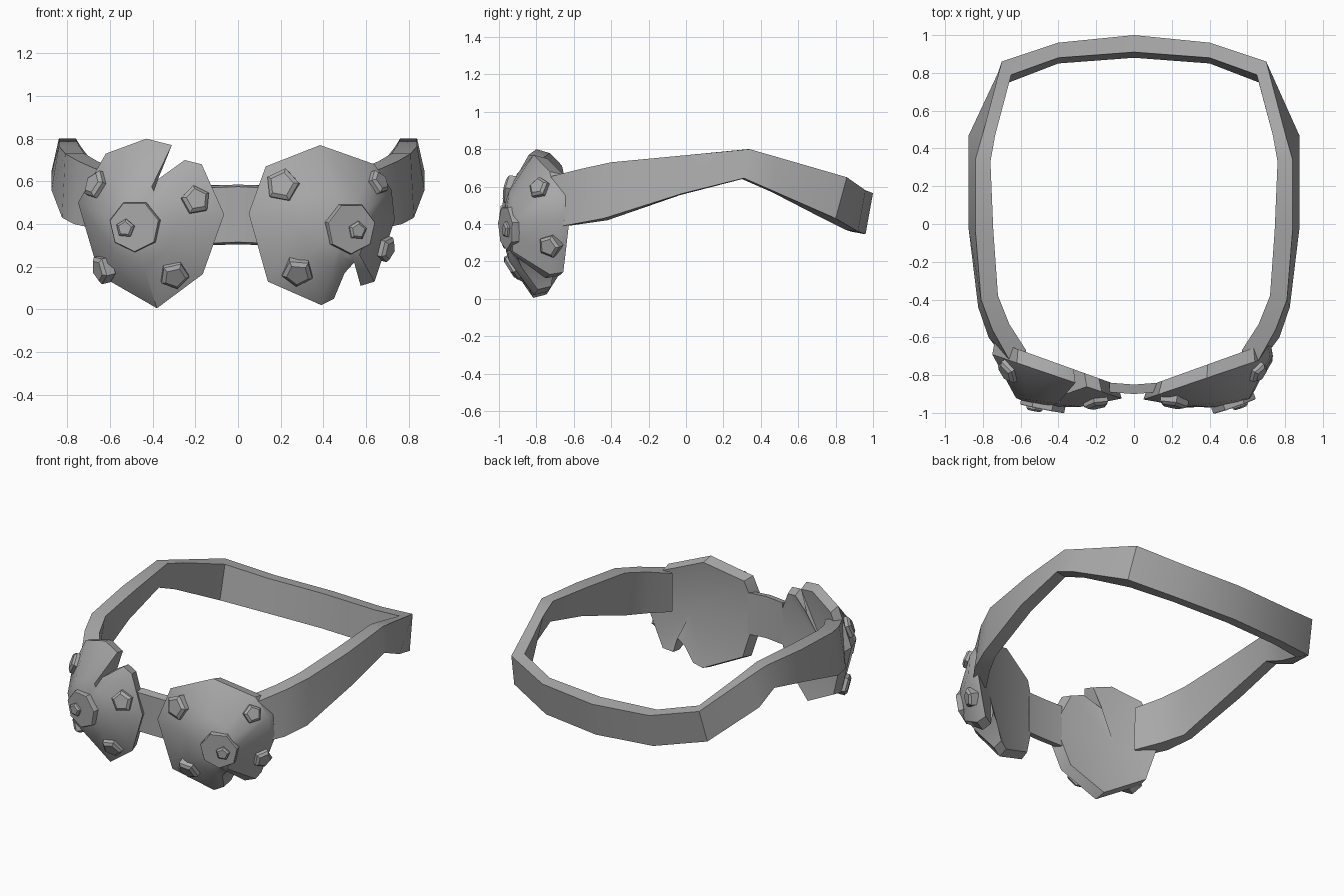
import bpy, bmesh, math
from mathutils import Vector
from mathutils.bvhtree import BVHTree

if "Cube" in bpy.data.objects:
    bpy.data.objects.remove(bpy.data.objects["Cube"])

grey = bpy.data.materials.new("plain_grey")
grey.diffuse_color = (0.4, 0.4, 0.4, 1)
grey.use_nodes = True
grey.node_tree.nodes["Principled BSDF"].inputs["Base Color"].default_value = grey.diffuse_color


def make(name, bm, angle):
    """Turn a bmesh into a finished object with soft shading below the angle."""
    bmesh.ops.recalc_face_normals(bm, faces=bm.faces[:])
    mesh = bpy.data.meshes.new(name)
    bm.to_mesh(mesh)
    bm.free()
    mesh.materials.append(grey)
    ob = bpy.data.objects.new(name, mesh)
    bpy.context.collection.objects.link(ob)
    bpy.ops.object.select_all(action='DESELECT')
    ob.select_set(True)
    bpy.context.view_layer.objects.active = ob
    bpy.ops.object.shade_smooth_by_angle(angle=math.radians(angle))
    return ob


def bridge(bm, a, b):
    n = len(a)
    for i in range(n):
        bm.faces.new((a[i], a[(i + 1) % n], b[(i + 1) % n], b[i]))


def loft(name, half, angle=25):
    """Loft four-cornered sections, mirrored across x, with capped ends."""
    full = [[(-x, y, z) for x, y, z in s] for s in reversed(half[1:])] + half
    bm = bmesh.new()
    rings = [[bm.verts.new(p) for p in s] for s in full]
    for a, b in zip(rings, rings[1:]):
        bridge(bm, a, b)
    bm.faces.new(rings[0])
    bm.faces.new(rings[-1])
    return make(name, bm, angle)


# Strap: outer top, outer bottom, inner bottom, inner top from back to front
loft("head_strap", [
    [(0, 1.0, .565), (0, .96, .345), (0, .88, .36), (0, .91, .58)],
    [(.4, .96, .58), (.4, .92, .36), (.4, .85, .37), (.4, .88, .59)],
    [(.70, .86, .65), (.72, .80, .43), (.66, .75, .42), (.65, .79, .65)],
    [(.80, .48, .76), (.875, .47, .575), (.79, .46, .57), (.735, .47, .76)],
    [(.84, .34, .80), (.875, .31, .645), (.80, .30, .64), (.76, .33, .80)],
    [(.84, -.03, .765), (.875, -.03, .56), (.79, -.03, .555), (.745, -.03, .765)],
    [(.81, -.40, .73), (.825, -.44, .43), (.75, -.42, .42), (.72, -.38, .73)],
    [(.75, -.56, .695), (.77, -.60, .40), (.68, -.56, .40), (.66, -.53, .695)],
    [(.66, -.72, .655), (.68, -.72, .38), (.59, -.70, .38), (.57, -.67, .655)],
])

# Short band between the two cups
loft("nose_band", [
    [(0, -.90, .575), (0, -.90, .315), (0, -.85, .305), (0, -.85, .585)],
    [(.13, -.89, .57), (.13, -.89, .31), (.13, -.84, .30), (.13, -.84, .58)],
])


def cup(name, outline, cx, cz, split):
    """Domed shell; split maps rim corners in the crack to (y, dome target)."""
    bm = bmesh.new()
    apex = Vector((cx, -.96, cz))
    front, mid, back = [], [], []
    for i, (x, z) in enumerate(outline):
        rim = Vector((x, -.81 + .34 * (abs(x) - .4), z))
        goal = rim
        if i in split:
            rim.y, (gx, gz) = split[i]
            goal = Vector((gx, -.81 + .34 * (abs(gx) - .4), gz))
        front.append(rim)
        bulge = .015 + .3 * max(0, goal.y - apex.y)
        mid.append(apex.lerp(goal, .5) - Vector((0, bulge, 0)))
        # the back edge is drawn in slightly, except inside the crack
        k = 1 if i in split else .95
        bx, bz = cx + (x - cx) * k, cz + (z - cz) * k
        back.append(Vector((bx, -.74 + .36 * (abs(bx) - .4), bz)))
    rings = [[bm.verts.new(p) for p in r] for r in (mid, front, back)]
    for a, b in zip(rings, rings[1:]):
        bridge(bm, a, b)
    tip = bm.verts.new(apex - Vector((0, .012, 0)))
    hollow = bm.verts.new((cx, -.77, cz))
    n = len(outline)
    for ring, v in ((rings[0], tip), (rings[2], hollow)):
        for i in range(n):
            bm.faces.new((ring[i], ring[(i + 1) % n], v))
    bmesh.ops.recalc_face_normals(bm, faces=bm.faces[:])
    tree = BVHTree.FromBMesh(bm)
    make(name, bm, 38)
    return tree


def stud(name, tree, x, z, r, sides=5, height=.035, top=.72, lift=0, turn=0,
         facing=None):
    """Tapered polygon stud standing on the cup surface."""
    hit, nor, _, _ = tree.ray_cast(Vector((x, -2, z)), Vector((0, 1, 0)))
    if hit is None:
        hit, nor, _, _ = tree.find_nearest(Vector((x, -.85, z)))
    nor = Vector(facing).normalized() if facing else nor
    if nor.y > 0:
        nor = -nor
    u = nor.cross(Vector((0, 0, 1))).normalized()
    v = u.cross(nor)
    bm = bmesh.new()
    rings = []
    for rad, h in ((r, lift - .025), (r, lift + height * .6), (r * top, lift + height)):
        rings.append([bm.verts.new(hit + nor * h + rad * (
            u * math.cos(turn + math.tau * i / sides) +
            v * math.sin(turn + math.tau * i / sides))) for i in range(sides)])
    for a, b in zip(rings, rings[1:]):
        bridge(bm, a, b)
    bm.faces.new(rings[0])
    bm.faces.new(rings[-1])
    make(name, bm, 20)


# Cups, each with one split in the rim
left = cup("left_cup", [
    (-.43, .80), (-.31, .77), (-.375, .61), (-.25, .70), (-.17, .68),
    (-.065, .445), (-.165, .165), (-.38, .005), (-.65, .16), (-.75, .50),
    (-.62, .73)], -.50, .38, {2: (-.905, (-.29, .73))})
right = cup("right_cup", [
    (.385, .77), (.13, .67), (.05, .45), (.14, .13), (.39, .02), (.45, .05),
    (.50, .17), (.545, .22), (.575, .11), (.64, .13), (.68, .25), (.735, .42),
    (.72, .56), (.64, .68)], .50, .38,
    {6: (-.88, (.48, .10)), 7: (-.90, (.53, .12))})

# Large boss with a small stud on top, then four studs around each cup
for side, tree, boss, tip, small, face in (
    ("left", left, (-.485, .39), (-.525, .38),
     [(-.66, .58, .07), (-.20, .51, .07), (-.63, .19, .07), (-.30, .165, .07)],
     (-.2, -1, -.03)),
    ("right", right, (.53, .38), (.555, .37),
     [(.21, .58, .08), (.65, .59, .06), (.28, .18, .075), (.685, .285, .063)],
     (.35, -1, -.05)),
):
    stud(side + "_boss", tree, *boss, .122, sides=7, height=.015, top=.97,
         lift=-.008, turn=.22, facing=face)
    stud(side + "_boss_tip", tree, *tip, .045, height=.025, lift=.005, turn=.4,
         facing=face)
    for i, (x, z, r) in enumerate(small):
        stud(f"{side}_stud_{i + 1}", tree, x, z, r, turn=.5 + i * .9)
